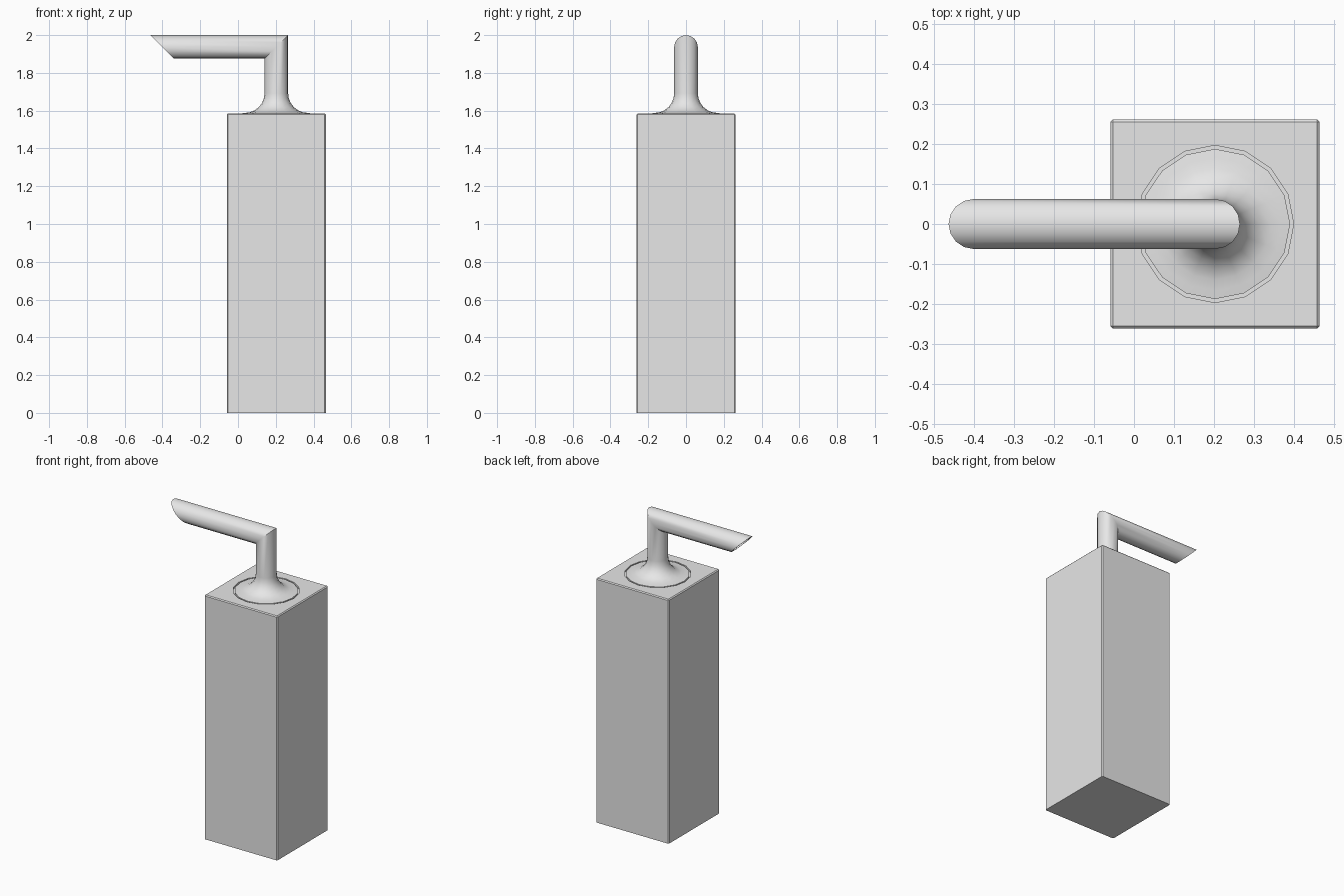
import bpy, bmesh, math

cube = bpy.data.objects.get("Cube")
if cube:
    bpy.data.objects.remove(cube, do_unlink=True)

CX, HALF, TOP = 0.203, 0.262, 1.585    # body centre, half width, height
R, ZC, TIP = 0.0625, 1.9375, -0.402    # pipe radius, spout axis height, spout tip
SIDES = 16
ANGLES = [2 * math.pi * i / SIDES for i in range(SIDES)]

grey = bpy.data.materials.new("light grey")
grey.use_nodes = True
grey.diffuse_color = (0.8, 0.8, 0.8, 1)
grey.node_tree.nodes["Principled BSDF"].inputs["Base Color"].default_value = (0.8, 0.8, 0.8, 1)


def finish(name, bm):
    bmesh.ops.recalc_face_normals(bm, faces=bm.faces)
    mesh = bpy.data.meshes.new(name)
    bm.to_mesh(mesh)
    bm.free()
    mesh.materials.append(grey)
    obj = bpy.data.objects.new(name, mesh)
    bpy.context.collection.objects.link(obj)
    return obj


def select(obj):
    bpy.ops.object.select_all(action='DESELECT')
    obj.select_set(True)
    bpy.context.view_layer.objects.active = obj


def loft(name, rings):
    """Skin a list of rings and cap both ends."""
    bm = bmesh.new()
    loops = [[bm.verts.new(p) for p in ring] for ring in rings]
    for a, b in zip(loops, loops[1:]):
        for i in range(SIDES):
            j = (i + 1) % SIDES
            bm.faces.new((a[i], a[j], b[j], b[i]))
    bm.faces.new(loops[0][::-1])
    bm.faces.new(loops[-1])
    return finish(name, bm)


def flat_ring(r, z):
    return [(CX + r * math.cos(a), r * math.sin(a), z) for a in ANGLES]


def tip_ring(r, depth):
    # slanted ring at the spout end, pushed in along the spout by depth
    return [(TIP - r * math.cos(a) + depth, r * math.sin(a), ZC + r * math.cos(a))
            for a in ANGLES]


# Square body with small chamfers on the upright and top edges
bm = bmesh.new()
bmesh.ops.create_cube(bm, size=1)
for v in bm.verts:
    v.co = (CX + v.co.x * 2 * HALF, v.co.y * 2 * HALF, (v.co.z + 0.5) * TOP)
edges = [e for e in bm.edges if max(v.co.z for v in e.verts) > 0.1]
bmesh.ops.bevel(bm, geom=edges, offset=0.006, segments=1, affect='EDGES')
body = finish("body", bm)

# Shallow round pocket in the top, leaving a thin groove around the neck
cutter = loft("pocket_cutter", [flat_ring(0.197, TOP - 0.012), flat_ring(0.197, TOP + 0.1)])
cutter.hide_render = True
cut = body.modifiers.new("pocket", 'BOOLEAN')
cut.operation, cut.solver, cut.object = 'DIFFERENCE', 'EXACT', cutter
select(body)
bpy.ops.object.modifier_apply(modifier=cut.name)
bpy.data.objects.remove(cutter, do_unlink=True)

# Flared neck, mitred elbow and slant-cut spout with a recessed end
rings = [flat_ring(0.188, TOP - 0.012), flat_ring(0.188, TOP)]
for k in range(7):
    t = math.radians(90 * k / 6)
    rings.append(flat_ring(R + 0.104 * (1 - math.sin(t)), 1.692 - 0.104 * math.cos(t)))
rings.append([(CX + R * math.cos(a), R * math.sin(a), ZC + R * math.cos(a)) for a in ANGLES])
rings += [tip_ring(R, 0), tip_ring(R - 0.01, 0), tip_ring(R - 0.01, 0.03)]
spout = loft("neck_and_spout", rings)
select(spout)
bpy.ops.object.shade_smooth_by_angle(angle=math.radians(30))
